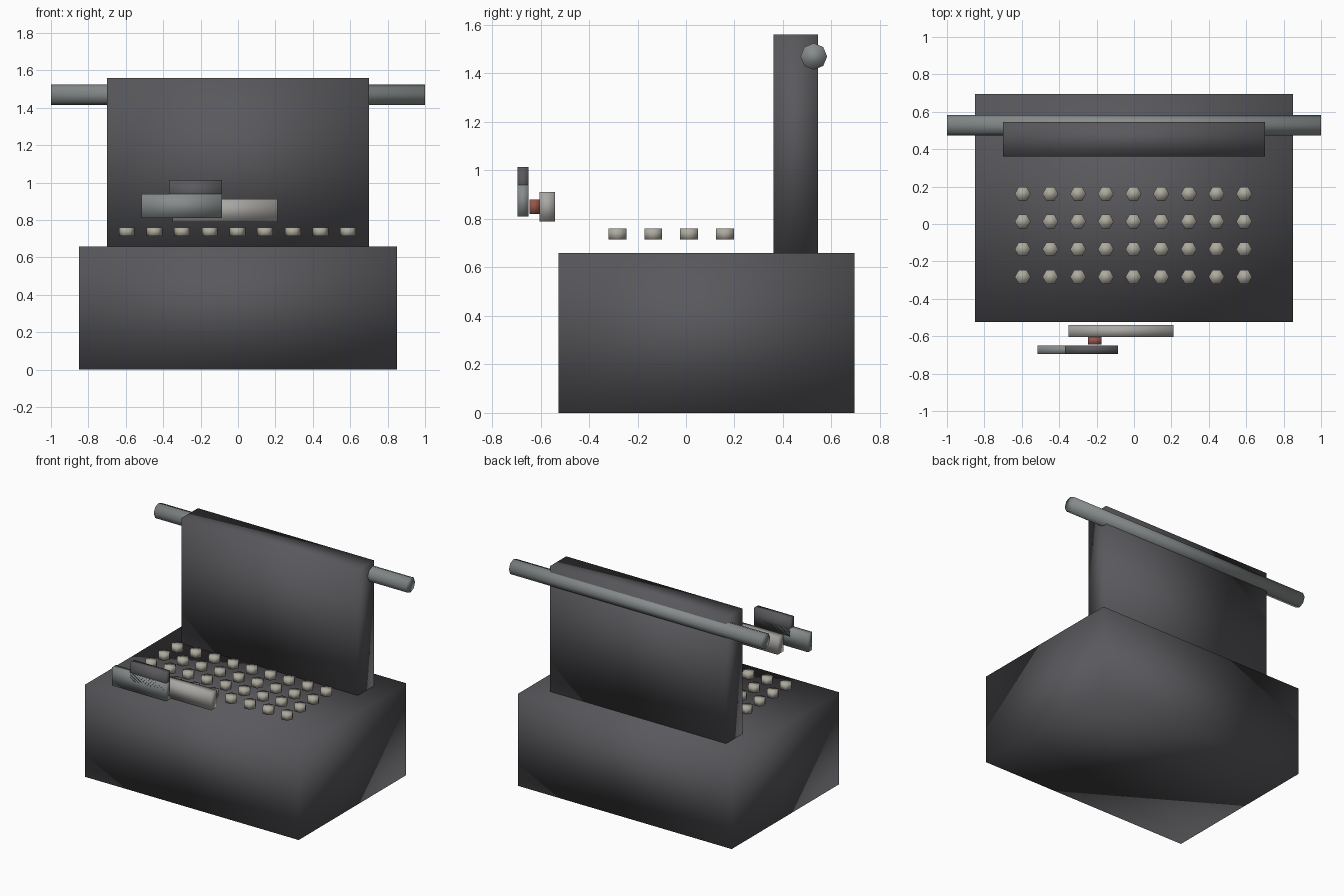
import bpy
import math

if "Cube" in bpy.data.objects:
    bpy.data.objects.remove(bpy.data.objects["Cube"])


def material(name, rgb):
    m = bpy.data.materials.new(name)
    m.diffuse_color = (*rgb, 1)
    m.use_nodes = True
    m.node_tree.nodes["Principled BSDF"].inputs["Base Color"].default_value = m.diffuse_color
    return m


DARK = material("dark_grey", (0.10, 0.10, 0.11))
STEEL = material("steel", (0.24, 0.26, 0.26))
CREAM = material("cream", (0.42, 0.40, 0.34))
PALE = material("pale_grey", (0.40, 0.39, 0.37))
RED = material("red", (0.30, 0.09, 0.07))


def finish(name, mat):
    ob = bpy.context.object
    ob.name = name
    ob.data.materials.append(mat)
    for p in ob.data.polygons:      # soft shading across every edge
        p.use_smooth = True
    return ob


def box(name, x, y, z, mat):
    bpy.ops.mesh.primitive_cube_add(size=1)
    ob = finish(name, mat)
    for v in ob.data.vertices:
        for i, (lo, hi) in enumerate((x, y, z)):
            v.co[i] = lo if v.co[i] < 0 else hi
    return ob


def prism(name, sides, radius, depth, loc, mat, rot=(0, 0, 0)):
    bpy.ops.mesh.primitive_cylinder_add(vertices=sides, radius=radius, depth=depth,
                                        location=loc, rotation=rot)
    return finish(name, mat)


# body and upright back
box("body", (-0.85, 0.85), (-0.525, 0.695), (0, 0.66), DARK)
box("back_panel", (-0.70, 0.70), (0.36, 0.545), (0.66, 1.56), DARK)

# eight-sided roller through the top of the back panel
prism("roller", 8, 0.055, 2.0, (0, 0.527, 1.47), STEEL, (0, math.pi / 2, 0))

# four rows of nine hexagonal keys
for row in range(4):
    for col in range(9):
        prism(f"key_{row}_{col}", 6, 0.0425, 0.045,
              (-0.595 + col * 0.148, -0.283 + row * 0.148, 0.737),
              CREAM, (0, 0, math.pi / 6))

# small plates in front of the keys
box("rear_plate", (-0.35, 0.21), (-0.605, -0.54), (0.79, 0.912), PALE)
box("red_spacer", (-0.245, -0.175), (-0.645, -0.605), (0.82, 0.88), RED)
box("front_plate", (-0.515, -0.085), (-0.695, -0.65), (0.81, 0.94), STEEL)
box("dark_tab", (-0.37, -0.085), (-0.695, -0.65), (0.885, 1.015), DARK)
